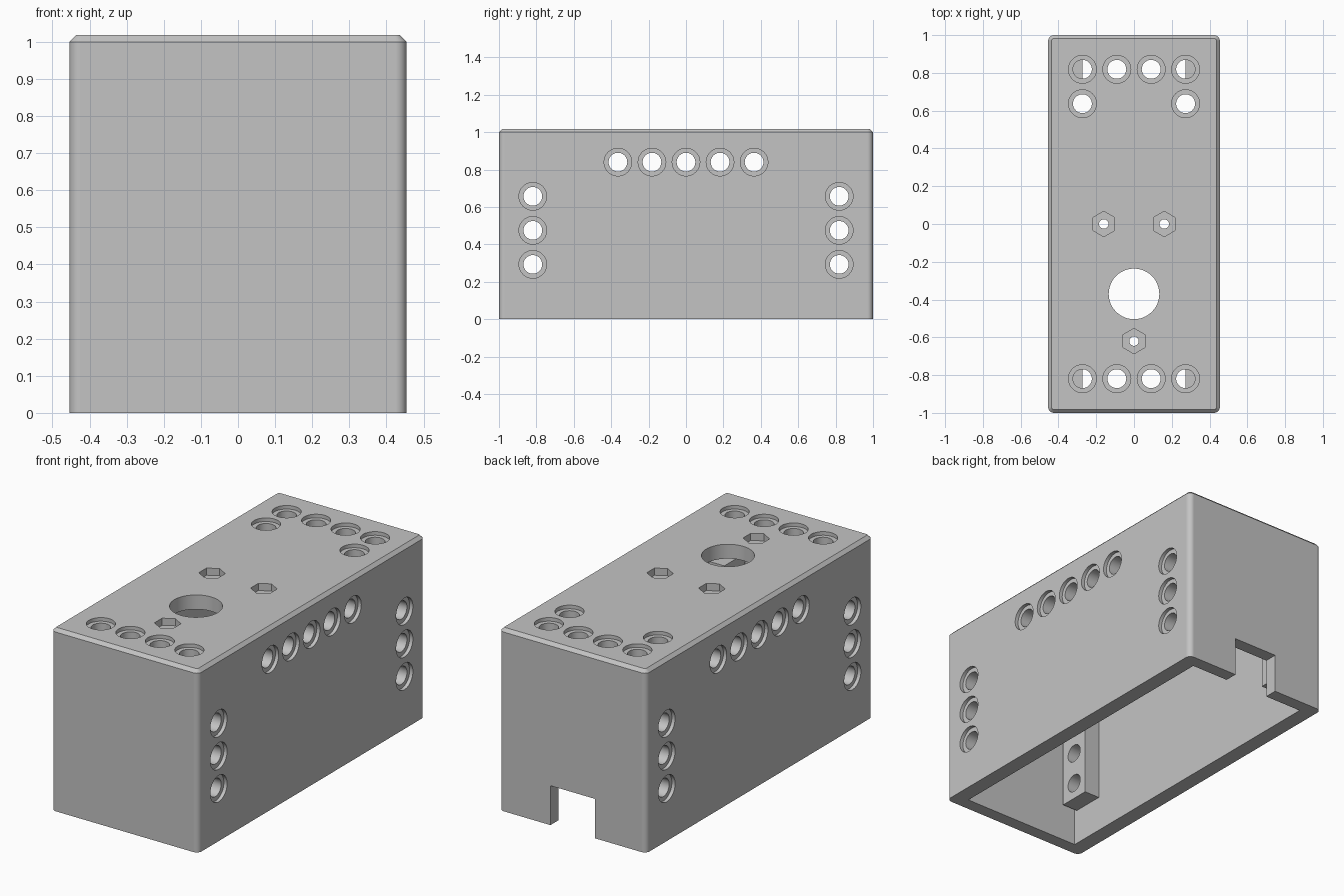
import bpy, bmesh, math
from mathutils import Matrix, Vector

if "Cube" in bpy.data.objects:
    bpy.data.objects.remove(bpy.data.objects["Cube"], do_unlink=True)

W, L, H = 0.909, 2.0, 1.018        # outer size
WALL_X, WALL_Y, PLATE = 0.087, 0.073, 0.08
PITCH = 0.182                      # spacing of the pin holes
HOLE_R, RIM_R, RIM_DEPTH = 0.05, 0.074, 0.02


def add_box(bm, x0, x1, y0, y1, z0, z1):
    size = Vector((x1 - x0, y1 - y0, z1 - z0))
    mid = Vector((x0 + x1, y0 + y1, z0 + z1)) / 2
    bmesh.ops.create_cube(bm, size=1, matrix=Matrix.Translation(mid) @ Matrix.Diagonal(size).to_4x4())


def add_rod(bm, center, radius, depth, axis="Z", sides=32):
    turn = Matrix.Rotation(math.pi / 2 if axis == "X" else 0, 4, "Y")
    bmesh.ops.create_cone(bm, cap_ends=True, segments=sides, radius1=radius, radius2=radius,
                          depth=depth, matrix=Matrix.Translation(center) @ turn)


def make_object(name, bm):
    bmesh.ops.recalc_face_normals(bm, faces=bm.faces)
    mesh = bpy.data.meshes.new(name)
    bm.to_mesh(mesh)
    bm.free()
    obj = bpy.data.objects.new(name, mesh)
    bpy.context.collection.objects.link(obj)
    return obj


def combine(target, bm, operation):
    tool = make_object("tool", bm)
    tool.hide_render = True
    mod = target.modifiers.new("combine", "BOOLEAN")
    mod.operation, mod.solver, mod.object = operation, "EXACT", tool
    bpy.context.view_layer.objects.active = target
    bpy.ops.object.modifier_apply(modifier=mod.name)
    bpy.data.objects.remove(tool, do_unlink=True)


# Outer block: rounded upright edges, chamfered top rim
bm = bmesh.new()
add_box(bm, -W / 2, W / 2, -L / 2, L / 2, 0, H)
upright = [e for e in bm.edges if abs(e.verts[0].co.z - e.verts[1].co.z) > 0.5]
bmesh.ops.bevel(bm, geom=upright, offset=0.03, segments=6, profile=0.5, affect="EDGES")
rim = [e for e in bm.edges if all(v.co.z > H - 0.001 for v in e.verts)]
bmesh.ops.bevel(bm, geom=rim, offset=0.018, segments=1, affect="EDGES")
housing = make_object("housing", bm)

# Hollow interior, open below
bm = bmesh.new()
ix, iy = W / 2 - WALL_X, L / 2 - WALL_Y
add_box(bm, -ix, ix, -iy, iy, -0.1, H - PLATE)
combine(housing, bm, "DIFFERENCE")

# Cable notch in the back wall
bm = bmesh.new()
add_box(bm, -0.137, 0.137, iy - 0.05, 1.1, -0.1, 0.22)
combine(housing, bm, "DIFFERENCE")

# Inner bosses behind the upright rows of side holes
bm = bmesh.new()
for sx in (-1, 1):
    for sy in (-1, 1):
        xs = sorted((sx * 0.273, sx * (ix + 0.03)))
        mid_y = sy * 4.5 * PITCH
        add_box(bm, *xs, mid_y - PITCH / 2, mid_y + PITCH / 2, 0.2, 0.75)
combine(housing, bm, "UNION")

# Hole positions
side_holes = [(i * PITCH, 0.84) for i in range(-2, 3)]
side_holes += [(sy * 4.5 * PITCH, 0.293 + i * PITCH) for sy in (-1, 1) for i in range(3)]
top_holes = [((i - 1.5) * PITCH, sy * 4.5 * PITCH) for sy in (-1, 1) for i in range(4)]
top_holes += [(sx * 1.5 * PITCH, 3.5 * PITCH) for sx in (-1, 1)]
nut_spots = [(-0.16, 0), (0.16, 0), (0, -0.62)]

# Through holes
bm = bmesh.new()
for y, z in side_holes:
    add_rod(bm, (0, y, z), HOLE_R, 1.2, "X")
combine(housing, bm, "DIFFERENCE")
bm = bmesh.new()
for x, y in top_holes:
    add_rod(bm, (x, y, H), HOLE_R, 0.3)
for x, y in nut_spots:
    add_rod(bm, (x, y, H), 0.025, 0.3)
add_rod(bm, (0, -0.37, H), 0.134, 0.3, sides=48)
combine(housing, bm, "DIFFERENCE")

# Shallow counterbores and hexagonal nut pockets
bm = bmesh.new()
for y, z in side_holes:
    for sx in (-1, 1):
        add_rod(bm, (sx * W / 2, y, z), RIM_R, 2 * RIM_DEPTH, "X")
for x, y in top_holes:
    add_rod(bm, (x, y, H), RIM_R, 2 * RIM_DEPTH)
for x, y in nut_spots:
    add_rod(bm, (x, y, H), 0.067, 0.08, sides=6)
combine(housing, bm, "DIFFERENCE")

# Material and shading
grey = bpy.data.materials.new("light grey")
grey.use_nodes = True
color = (0.55, 0.55, 0.55, 1)
grey.diffuse_color = color
grey.node_tree.nodes["Principled BSDF"].inputs["Base Color"].default_value = color
housing.data.materials.clear()
housing.data.materials.append(grey)

bpy.ops.object.select_all(action="DESELECT")
housing.select_set(True)
bpy.context.view_layer.objects.active = housing
bpy.ops.object.shade_smooth_by_angle(angle=math.radians(30))
weighted = housing.modifiers.new("even_shading", "WEIGHTED_NORMAL")
weighted.keep_sharp = True
